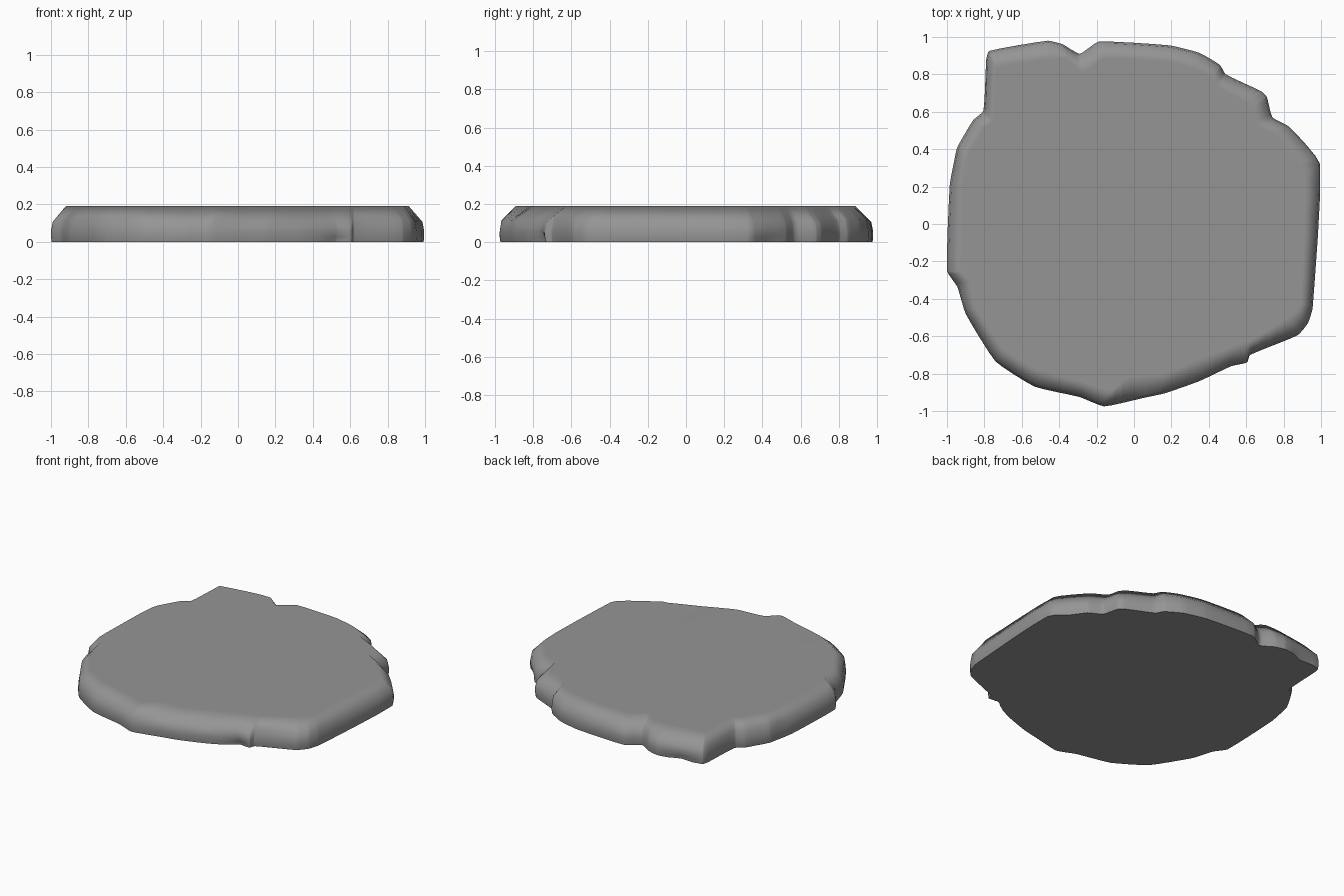
import bpy, bmesh, random
from mathutils import Vector
from mathutils.geometry import interpolate_bezier

if "Cube" in bpy.data.objects:
    bpy.data.objects.remove(bpy.data.objects["Cube"])

random.seed(4)

# Rim stations, counter-clockwise: base outline x, y and chamfer-top x, y
RIM = [
    (.995, .32, .91, .28), (.83, .52, .76, .47), (.74, .57, .66, .53),
    (.71, .68, .64, .61), (.68, .71, .60, .65), (.49, .80, .45, .73),
    (.46, .85, .42, .78), (.35, .915, .32, .83), (.19, .955, .16, .87),
    (-.19, .975, -.16, .885), (-.29, .91, -.27, .81), (-.38, .96, -.36, .88),
    (-.46, .98, -.47, .88), (-.775, .925, -.73, .84), (-.79, .88, -.735, .82),
    (-.805, .605, -.75, .55), (-.86, .555, -.80, .515), (-.945, .41, -.885, .37),
    (-.96, .345, -.90, .32), (-.985, .21, -.91, .21), (-1, -.25, -.92, -.25),
    (-.945, -.335, -.87, -.31), (-.90, -.48, -.83, -.46), (-.74, -.735, -.69, -.67),
    (-.53, -.87, -.52, -.775), (-.29, -.925, -.27, -.845), (-.16, -.975, -.12, -.89),
    (.05, -.93, -.04, -.82), (.165, -.905, .16, -.80), (.35, -.84, .38, -.71),
    (.52, -.76, .51, -.66), (.605, -.74, .585, -.63), (.62, -.70, .62, -.625),
    (.875, -.595, .81, -.51), (.93, -.53, .87, -.46), (.955, -.45, .89, -.42),
]
STEPS = 4


def rounded(points):
    """Closed curve through the points with gently softened corners."""
    n, out = len(points), []
    for i in range(n):
        p0, p1, p2, p3 = (points[(i + k) % n] for k in (-1, 0, 1, 2))
        h = (p2 - p1).length * .14
        a = p1 + (p2 - p0).normalized() * h
        b = p2 - (p3 - p1).normalized() * h
        out += interpolate_bezier(p1, a, b, p2, STEPS + 1)[:-1]
    return out


base = rounded([Vector((r[0], r[1])) for r in RIM])
top = rounded([Vector((r[2], r[3])) for r in RIM])
n = len(base)

# Uneven chamfer height and shallow chips worn from the lower edge
heights = [random.uniform(.10, .125) for _ in RIM]
CHIPS = [((.53, -.76), .08), ((.90, .44), .08), ((-.62, .95), .05)]


def chip(p):
    return max(.025 * max(0, 1 - (p - Vector(c)).length / r) for c, r in CHIPS)


bm = bmesh.new()
rings = [[] for _ in range(5)]
for i in range(n):
    b, t = base[i], top[i]
    k, f = divmod(i, STEPS)
    h = heights[k] + (heights[(k + 1) % len(RIM)] - heights[k]) * f / STEPS
    inward = (t - b).normalized()
    cut = chip(b)
    levels = [(b + inward * (cut + .004), 0), (b + inward * cut, .025),
              (b, .055), (b + inward * .01, h), (t, .19)]
    for ring, (p, z) in zip(rings, levels):
        ring.append(bm.verts.new((p.x, p.y, z)))

# Side walls, chamfer, flat top and underside
for lo, hi in zip(rings, rings[1:]):
    for i in range(n):
        j = (i + 1) % n
        bm.faces.new((lo[i], lo[j], hi[j], hi[i]))
bm.faces.new(rings[-1])
bm.faces.new(rings[0][::-1])
bmesh.ops.recalc_face_normals(bm, faces=bm.faces)

mesh = bpy.data.meshes.new("stone_slab")
bm.to_mesh(mesh)
bm.free()
slab = bpy.data.objects.new("stone_slab", mesh)
bpy.context.collection.objects.link(slab)
bpy.context.view_layer.objects.active = slab
slab.select_set(True)
bpy.ops.object.shade_smooth_by_angle(angle=1.2)

# Keep the large flat top evenly shaded
weighted = slab.modifiers.new("flat_top_shading", 'WEIGHTED_NORMAL')
weighted.keep_sharp = True

# Dark grey stone
stone = bpy.data.materials.new("dark_stone")
stone.diffuse_color = (.3, .3, .3, 1)
stone.use_nodes = True
stone.node_tree.nodes["Principled BSDF"].inputs["Base Color"].default_value = stone.diffuse_color
mesh.materials.append(stone)
